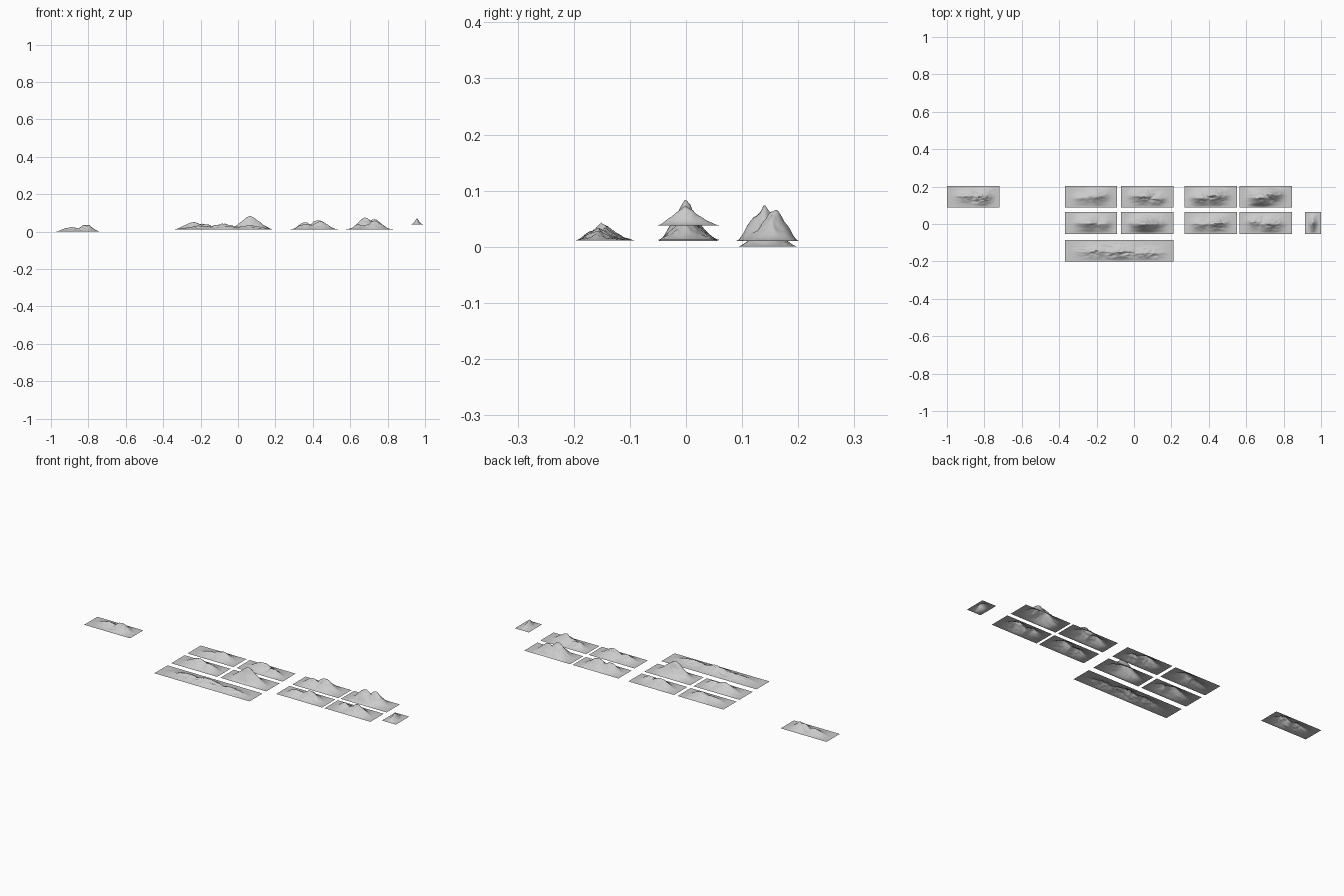
import bpy, bmesh, math
from mathutils import Vector, noise


def smooth(t):
    t = max(0.0, min(1.0, t))
    return t * t * (3 - 2 * t)


def terrain(name, x0, x1, y0, y1, base, top, peaks, rough=0.3, seed=0):
    """Thin terrain sheet; peaks = (x, y, relative height, spread x, spread y)."""
    nx, ny = max(20, round((x1 - x0) / 0.0035)), 32

    def height(x, y):
        h = max(p[2] * math.exp(-abs((x - p[0]) / p[3]) ** 1.8 - abs((y - p[1]) / p[4]) ** 1.4)
                for p in peaks)
        # eroded ridges running mostly along x
        n = noise.noise(Vector((x * 22 + seed, y * 60, seed * 1.7)))
        n += 0.4 * noise.noise(Vector((x * 55, y * 130 + seed, seed * 0.6)))
        h *= 1 + rough * (0.35 - 1.3 * abs(n))
        # fade to a flat border
        edge = smooth(min(x - x0, x1 - x) / 0.07 + 0.02) * smooth(min(y - y0, y1 - y) / 0.022)
        return max(0.0, h) * edge

    pts = [(x0 + (x1 - x0) * i / nx, y0 + (y1 - y0) * j / ny)
           for j in range(ny + 1) for i in range(nx + 1)]
    hs = [height(x, y) for x, y in pts]
    k = (top - base) / max(hs)
    bm = bmesh.new()
    vs = [bm.verts.new((x, y, base + k * h)) for (x, y), h in zip(pts, hs)]
    w = nx + 1
    for j in range(ny):
        for i in range(nx):
            a = j * w + i
            bm.faces.new((vs[a], vs[a + 1], vs[a + w + 1], vs[a + w]))
    me = bpy.data.meshes.new(name)
    bm.to_mesh(me)
    bm.free()
    for f in me.polygons:
        f.use_smooth = True
    ob = bpy.data.objects.new(name, me)
    bpy.context.collection.objects.link(ob)
    return ob


BACK, MID, FRONT = (0.088, 0.203), (-0.053, 0.063), (-0.2, -0.086)

# lone tile on the far left
terrain("far_left_hills", -1, -0.72, *BACK, 0.0, 0.036,
        [(-0.81, 0.145, 1, 0.05, 0.028), (-0.89, 0.15, 0.6, 0.06, 0.025)], 0.5, 1)

# left block
terrain("back_left_hill", -0.37, -0.09, *BACK, 0.01, 0.042,
        [(-0.2, 0.15, 1, 0.06, 0.03), (-0.26, 0.14, 0.6, 0.06, 0.025)], 0.2, 2)
terrain("back_centre_hills", -0.07, 0.21, *BACK, 0.01, 0.05,
        [(0.05, 0.15, 1, 0.06, 0.028), (0.12, 0.135, 0.7, 0.05, 0.025)], 0.5, 3)
terrain("middle_left_hill", -0.37, -0.09, *MID, 0.01, 0.05,
        [(-0.24, 0.005, 1, 0.065, 0.03), (-0.17, 0, 0.75, 0.06, 0.026)], 0.15, 4)
terrain("middle_centre_mountain", -0.07, 0.21, *MID, 0.01, 0.083,
        [(0.065, 0, 1, 0.07, 0.028)], 0.12, 5)
terrain("front_long_range", -0.37, 0.21, *FRONT, 0.011, 0.043,
        [(-0.08, -0.15, 1, 0.09, 0.03), (-0.2, -0.145, 0.7, 0.09, 0.028),
         (0.06, -0.155, 0.7, 0.09, 0.026)], 0.5, 6)

# right block
terrain("back_right_mountain", 0.27, 0.55, *BACK, 0.01, 0.06,
        [(0.43, 0.15, 1, 0.06, 0.032), (0.36, 0.14, 0.75, 0.06, 0.028)], 0.3, 7)
terrain("back_far_right_mountain", 0.565, 0.845, *BACK, 0.01, 0.074,
        [(0.68, 0.14, 1, 0.055, 0.036), (0.73, 0.157, 0.95, 0.05, 0.03)], 0.22, 8)
terrain("middle_right_hill", 0.27, 0.55, *MID, 0.012, 0.055,
        [(0.44, 0.005, 1, 0.055, 0.028), (0.36, 0, 0.65, 0.06, 0.026)], 0.35, 9)
terrain("middle_far_right_hill", 0.565, 0.845, *MID, 0.012, 0.058,
        [(0.73, 0, 1, 0.055, 0.028), (0.65, 0.01, 0.65, 0.05, 0.026)], 0.35, 10)

# small raised peak on the far right
terrain("small_raised_peak", 0.915, 1, *MID, 0.038, 0.072,
        [(0.957, 0, 1, 0.025, 0.03)], 0.12, 11)
